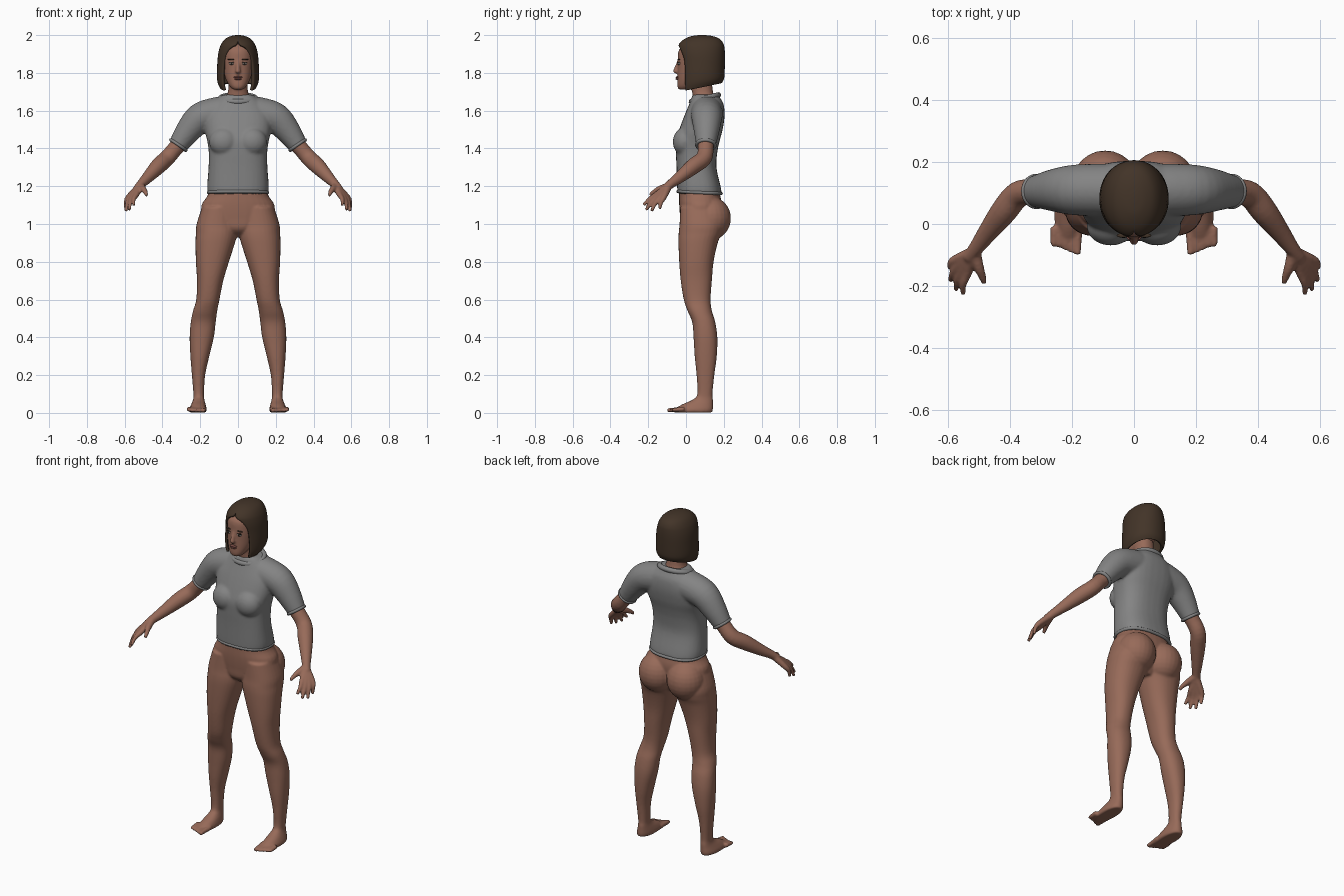
import bpy, bmesh, math
from mathutils import Vector, Matrix, Quaternion

if "Cube" in bpy.data.objects:
    bpy.data.objects.remove(bpy.data.objects["Cube"])


def material(name, *rgb):
    m = bpy.data.materials.new(name)
    m.use_nodes = True
    m.diffuse_color = (*rgb, 1)
    bsdf = m.node_tree.nodes["Principled BSDF"]
    bsdf.inputs["Base Color"].default_value = (*rgb, 1)
    bsdf.inputs["Roughness"].default_value = 0.7
    return m


SKIN = material("warm_skin", 0.31, 0.145, 0.10)
SHIRT = material("grey_cloth", 0.23, 0.23, 0.23)
HAIR = material("dark_brown_hair", 0.055, 0.034, 0.021)
LIPS = material("muted_lips", 0.23, 0.085, 0.07)
EYE = material("eye_white", 0.45, 0.41, 0.38)
DARK = material("dark_iris", 0.02, 0.014, 0.01)


def resample(rows, k=4):
    """Catmull-Rom curve through rows of numbers."""
    out = []
    for i in range(len(rows) - 1):
        a, b, c, d = (Vector(rows[min(max(j, 0), len(rows) - 1)])
                      for j in range(i - 1, i + 3))
        for t in (s / k for s in range(k)):
            out.append(b + (c - a) * t / 2 + (a * 2 - b * 5 + c * 4 - d) * t * t / 2
                       + (b * 3 - a - c * 3 + d) * t ** 3 / 2)
    return out + [Vector(rows[-1])]


def skin_rings(bm, rings):
    """Join rings of points with quads; repeated points are merged."""
    vs = [[bm.verts.new(p) for p in ring] for ring in rings]
    for a, b in zip(vs, vs[1:]):
        for j in range(len(a) - 1):
            bm.faces.new((a[j], a[j + 1], b[j + 1], b[j]))
    bmesh.ops.remove_doubles(bm, verts=sum(vs, []), dist=1e-5)


def power(v, p):
    return math.copysign(abs(v) ** p, v)


def loft(bm, rows, side=1, p=0.9, n=32, close_bottom=True):
    """Rows are z, x0, x1, y0, y1, plus front gap in degrees and tilt."""
    rows = resample([tuple(r) + (0, 0) if len(r) == 5 else r for r in rows])
    rings = []
    for z, x0, x1, y0, y1, gap, tilt in rows:
        g = math.radians(max(gap, 0))
        ring = []
        for j in range(n + 1):
            a = g + (2 * math.pi - 2 * g) * j / n
            ring.append(Vector((side * ((x0 + x1) / 2 + (x1 - x0) / 2 * power(math.sin(a), p)),
                                (y0 + y1) / 2 - (y1 - y0) / 2 * power(math.cos(a), p),
                                z - tilt * math.cos(a))))
        rings.append(ring)

    def cap(ring):
        return [sum(ring, Vector()) / len(ring)] * len(ring)
    rings.append(cap(rings[-1]))
    if close_bottom:
        rings.insert(0, cap(rings[0]))
    skin_rings(bm, rings)


def tube(bm, points, side=1, n=16):
    """Round limb through points given as x, y, z, radius."""
    pts = resample(points)
    cs = [Vector((side * p[0], p[1], p[2])) for p in pts]
    q, last, rings = Quaternion(), Vector((0, 0, 1)), []
    for i, c in enumerate(cs):
        t = (cs[min(i + 1, len(cs) - 1)] - cs[max(i - 1, 0)]).normalized()
        q = last.rotation_difference(t) @ q
        last = t
        rings.append([c + q @ Vector((math.cos(2 * math.pi * j / n), math.sin(2 * math.pi * j / n), 0))
                      * pts[i][3] for j in range(n + 1)])
    skin_rings(bm, [[cs[0]] * (n + 1)] + rings + [[cs[-1]] * (n + 1)])


def ball(bm, centre, radii, side=1):
    m = Matrix.Translation((side * centre[0], centre[1], centre[2])) @ Matrix.Diagonal((*radii, 1))
    bmesh.ops.create_uvsphere(bm, u_segments=24, v_segments=14, radius=1, matrix=m)


def finish(name, bm, mat, voxel=0):
    if voxel:
        bmesh.ops.recalc_face_normals(bm, faces=bm.faces)
    me = bpy.data.meshes.new(name)
    bm.to_mesh(me)
    bm.free()
    me.materials.append(mat)
    for f in me.polygons:
        f.use_smooth = True
    ob = bpy.data.objects.new(name, me)
    bpy.context.collection.objects.link(ob)
    if voxel:  # melt overlapping parts into one skin
        r = ob.modifiers.new("merge", 'REMESH')
        r.mode, r.voxel_size, r.use_smooth_shade = 'VOXEL', voxel, True
        s = ob.modifiers.new("soften", 'SMOOTH')
        s.factor, s.iterations = 0.5, 5
    return ob


def mid(z, w, y0, y1, *extra):
    return (z, -w, w, y0, y1, *extra)


# Body: torso, neck and head
body = bmesh.new()
loft(body, [mid(.93, .05, .03, .13), mid(.97, .12, -.02, .16), mid(1.03, .185, -.03, .18),
            mid(1.1, .193, -.036, .19), mid(1.165, .156, -.036, .178), mid(1.3, .14, -.033, .145),
            mid(1.45, .145, -.025, .165), mid(1.57, .14, .01, .18), mid(1.65, .08, .035, .16),
            mid(1.7, .053, .032, .143), mid(1.78, .052, .02, .135)])
loft(body, [mid(1.712, .026, -.038, .02), mid(1.73, .045, -.046, .05), mid(1.77, .066, -.045, .1),
            mid(1.82, .078, -.044, .145), mid(1.87, .083, -.044, .17), mid(1.92, .082, -.038, .18),
            mid(1.955, .068, -.005, .165), mid(1.975, .042, .03, .135)])
# Nose
tube(body, [(0, -.036, 1.865, .009), (0, -.046, 1.84, .01), (0, -.055, 1.812, .013)])
ball(body, (0, -.053, 1.808), (.015, .016, .011))

for s in (1, -1):
    # Legs and seat
    loft(body, [(1.09, .01, .19, -.03, .18), (1.0, .003, .219, -.034, .195),
                (.95, .004, .223, -.039, .188), (.9, .016, .225, -.04, .168),
                (.8, .048, .223, -.036, .146), (.7, .078, .217, -.028, .137),
                (.6, .098, .221, -.012, .13), (.54, .11, .238, .008, .137),
                (.48, .118, .25, .033, .155), (.4, .128, .256, .04, .166),
                (.3, .152, .252, .046, .163), (.2, .174, .244, .056, .15),
                (.1, .18, .236, .06, .14), (.07, .178, .238, .035, .143),
                (.045, .171, .248, -.02, .143), (.02, .166, .258, -.06, .143),
                (.002, .17, .256, -.062, .138)], s)
    ball(body, (.093, .13, 1.03), (.108, .108, .115), s)
    # Toes
    for i in range(5):
        r = .013 if i == 0 else .0105
        x = .179 + .0195 * i
        tube(body, [(x, -.01, .02, .014), (x + .003, -.06, .016, r), (x + .004, -.099 + .008 * i, r, r * .85)], s)
    # Arms
    tube(body, [(.1, .11, 1.57, .06), (.2, .11, 1.54, .058), (.318, .105, 1.415, .043),
                (.375, .095, 1.35, .043), (.42, .042, 1.308, .043), (.475, -.03, 1.25, .032),
                (.513, -.082, 1.211, .024), (.535, -.11, 1.185, .022)], s)
    # Fingers and thumb, each growing from the wrist
    knuckles = [(.537, -.155, 1.157), (.555, -.15, 1.147), (.57, -.137, 1.142), (.58, -.117, 1.142)]
    tips = [(.553, -.225, 1.1), (.575, -.212, 1.073), (.592, -.183, 1.067), (.595, -.14, 1.08)]
    for k, t in zip(knuckles, tips):
        bend = Vector(k).lerp(Vector(t), .5) + Vector((.006, -.003, .004))
        tube(body, [(.52, -.092, 1.2, .02), (*k, .0155), (*bend, .0115), (*t, .009)], s)
    tube(body, [(.515, -.09, 1.202, .02), (.502, -.138, 1.186, .017),
                (.491, -.168, 1.17, .013), (.483, -.192, 1.152, .009)], s)
finish("body", body, SKIN, .006)

# Shirt with sleeves
shirt = bmesh.new()
loft(shirt, [mid(1.16, .16, -.045, .19), mid(1.2, .163, -.047, .183), mid(1.3, .156, -.05, .161),
             mid(1.38, .155, -.054, .166), mid(1.44, .163, -.054, .178), mid(1.5, .176, -.036, .194),
             mid(1.57, .175, -.01, .204), mid(1.63, .14, .015, .2), mid(1.665, .105, .028, .183),
             mid(1.685, .08, .035, .172)], p=.8)
for s in (1, -1):
    tube(shirt, [(.05, .11, 1.595, .085), (.12, .11, 1.585, .085), (.2, .11, 1.56, .081),
                 (.262, .109, 1.495, .068), (.32, .105, 1.413, .051)], s, 24)
    ball(shirt, (.075, -.008, 1.435), (.078, .062, .075), s)
finish("shirt", shirt, SHIRT, .008)


# Rolled edges of the shirt
def edge_ring(name, centre, rx, ry, normal, thick, p=1.0):
    cu = bpy.data.curves.new(name, 'CURVE')
    cu.dimensions, cu.bevel_depth, cu.bevel_resolution = '3D', thick, 3
    q = Vector((0, 0, 1)).rotation_difference(Vector(normal))
    n = 48
    sp = cu.splines.new('POLY')
    sp.points.add(n - 1)
    sp.use_cyclic_u = True
    for j, pt in enumerate(sp.points):
        a = 2 * math.pi * j / n
        v = Vector(centre) + q @ Vector((rx * power(math.cos(a), p), ry * power(math.sin(a), p), 0))
        pt.co = (*v, 1)
    cu.materials.append(SHIRT)
    bpy.context.collection.objects.link(bpy.data.objects.new(name, cu))


edge_ring("collar", (0, .1, 1.665), .092, .073, (0, -.25, 1), .015)
edge_ring("hem", (0, .072, 1.167), .156, .114, (0, .05, 1), .009, .8)
for s, label in ((1, "left"), (-1, "right")):
    edge_ring(label + "_cuff", (s * .316, .105, 1.418), .048, .048, (s * .55, -.04, -.8), .009)

# Bobbed hair, open around the face
hair = bmesh.new()
loft(hair, [mid(1.722, .096, -.04, .19, 49, .024), mid(1.75, .108, -.041, .2, 47, .016),
            mid(1.79, .112, -.04, .204, 46, 0), mid(1.86, .109, -.04, .206, 43, 0),
            mid(1.9, .105, -.043, .206, 37, 0), mid(1.93, .098, -.043, .204, 25, 0),
            mid(1.95, .09, -.039, .2, 7, 0), mid(1.97, .077, -.022, .189, 0, 0),
            mid(1.985, .06, .003, .17, 0, 0), mid(1.996, .034, .035, .135, 0, 0),
            mid(2.0, .01, .07, .1, 0, 0)], p=.95, n=48, close_bottom=False)
ob = finish("hair", hair, HAIR)
sol = ob.modifiers.new("thickness", 'SOLIDIFY')
sol.thickness, sol.offset = .013, -1

# Lips
lips = bmesh.new()
ball(lips, (0, -.044, 1.777), (.023, .011, .0055))
ball(lips, (0, -.044, 1.768), (.02, .011, .006))
finish("lips", lips, LIPS)

# Eyes and brows
for s, label in ((1, "left"), (-1, "right")):
    for part, mat, centre, radii in (
            ("_eye", EYE, (.034, -.036, 1.849), (.014, .008, .0065)),
            ("_iris", DARK, (.034, -.041, 1.849), (.006, .005, .006)),
            ("_lash", DARK, (.034, -.037, 1.856), (.016, .008, .0025)),
            ("_brow", HAIR, (.036, -.037, 1.871), (.02, .007, .0035))):
        bm = bmesh.new()
        ball(bm, centre, radii, s)
        finish(label + part, bm, mat)
